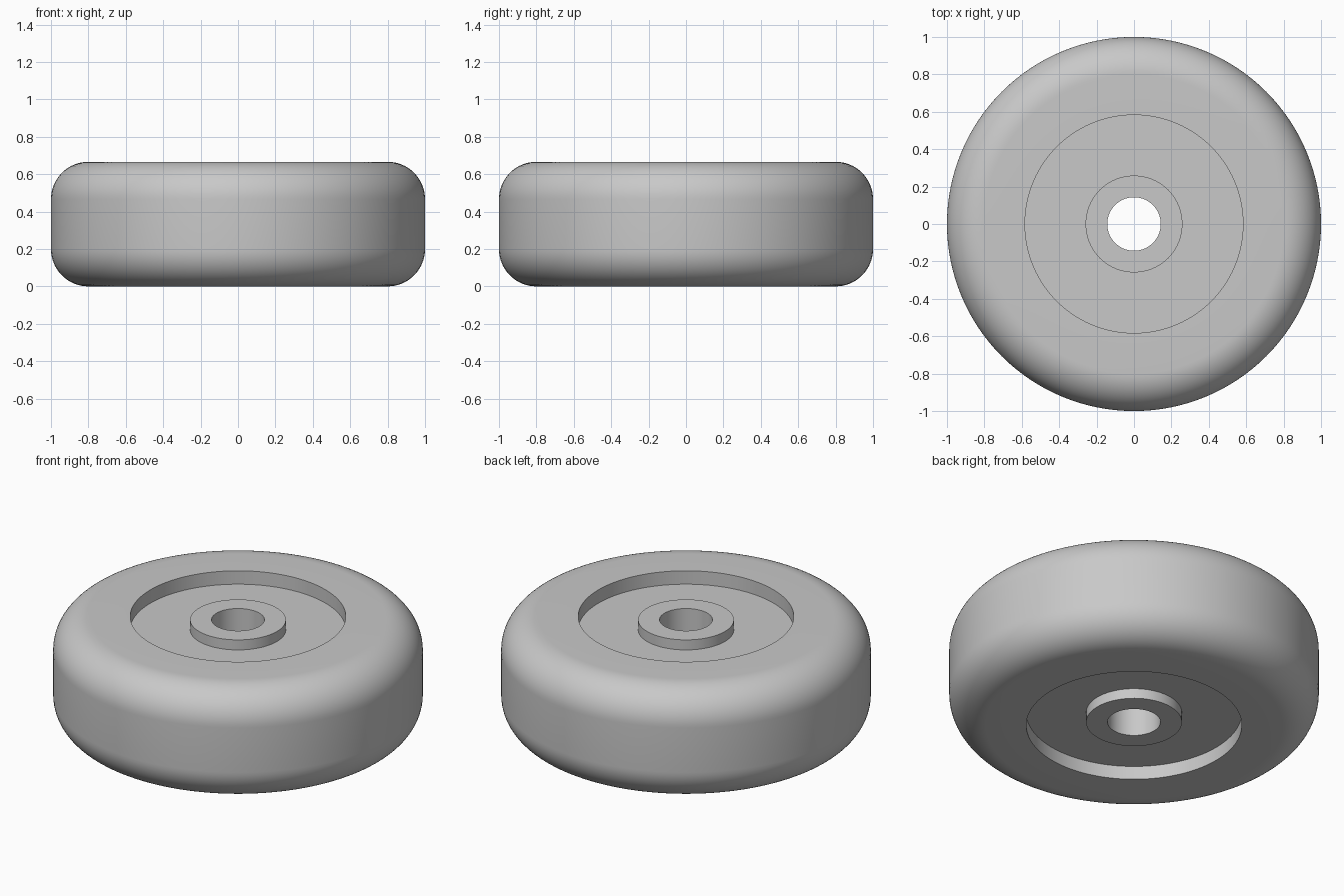
import bpy, bmesh, math

cube = bpy.data.objects.get("Cube")
if cube:
    bpy.data.objects.remove(cube, do_unlink=True)

HALF = 0.333            # half the wheel's width
FILLET = 0.2            # rounding of the tread shoulders
HOLE, BOSS, RECESS = 0.143, 0.259, 0.583
FLOOR = HALF - 0.08     # recess floor
BOSS_TOP = HALF - 0.02
SEGMENTS = 128
ARC_STEPS = 16

# Upper half of the section, from the bore out to the tread
upper = [(HOLE, BOSS_TOP), (BOSS, BOSS_TOP), (BOSS, FLOOR), (RECESS, FLOOR), (RECESS, HALF)]
for i in range(ARC_STEPS + 1):
    a = math.pi / 2 * (1 - i / ARC_STEPS)
    upper.append((1 - FILLET + FILLET * math.cos(a), HALF - FILLET + FILLET * math.sin(a)))

# Closed section, the lower half mirrored
section = upper + [(r, -z) for r, z in reversed(upper)]

# Turn the section around the axle
bm = bmesh.new()
verts = [bm.verts.new((r, 0, z + HALF)) for r, z in section]
edges = [bm.edges.new((v, verts[i - 1])) for i, v in enumerate(verts)]
bmesh.ops.spin(bm, geom=verts + edges, cent=(0, 0, 0), axis=(0, 0, 1),
               angle=math.tau, steps=SEGMENTS, use_merge=True)
bmesh.ops.remove_doubles(bm, verts=bm.verts[:], dist=1e-5)
bmesh.ops.recalc_face_normals(bm, faces=bm.faces[:])
mesh = bpy.data.meshes.new("wheel")
bm.to_mesh(mesh)
bm.free()

wheel = bpy.data.objects.new("wheel", mesh)
bpy.context.collection.objects.link(wheel)

# Plain grey finish
grey = bpy.data.materials.new("light grey")
grey.use_nodes = True
colour = (0.58, 0.58, 0.58, 1)
grey.diffuse_color = colour
grey.node_tree.nodes["Principled BSDF"].inputs["Base Color"].default_value = colour
mesh.materials.append(grey)

# Smooth tread and shoulders, crisp recess edges
bpy.ops.object.select_all(action="DESELECT")
wheel.select_set(True)
bpy.context.view_layer.objects.active = wheel
bpy.ops.object.shade_smooth_by_angle(angle=math.radians(30))
